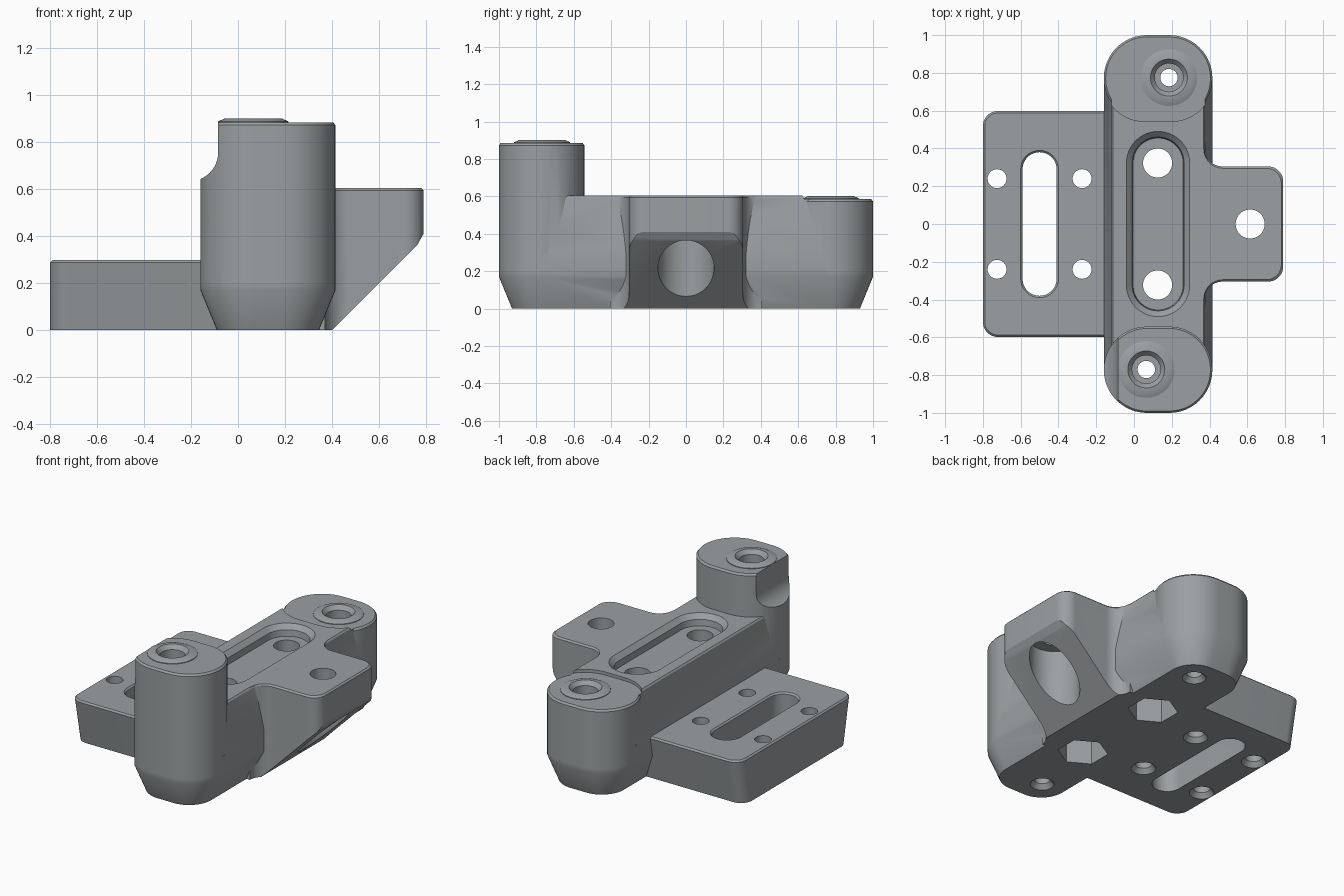
import bpy, bmesh, math

if "Cube" in bpy.data.objects:
    bpy.data.objects.remove(bpy.data.objects["Cube"])

grey = bpy.data.materials.new("mid grey")
grey.diffuse_color = (0.33, 0.35, 0.36, 1)
grey.use_nodes = True
grey.node_tree.nodes["Principled BSDF"].inputs["Base Color"].default_value = grey.diffuse_color


def loft(name, rings):
    """Closed solid through rings of (outline, z)."""
    bm = bmesh.new()
    loops = [[bm.verts.new((x, y, z)) for x, y in o] for o, z in rings]
    n = len(loops[0])
    bm.faces.new(loops[0][::-1])
    bm.faces.new(loops[-1])
    for a, b in zip(loops, loops[1:]):
        for i in range(n):
            j = (i + 1) % n
            bm.faces.new((a[i], a[j], b[j], b[i]))
    bmesh.ops.recalc_face_normals(bm, faces=bm.faces)
    me = bpy.data.meshes.new(name)
    bm.to_mesh(me)
    bm.free()
    me.materials.append(grey)
    ob = bpy.data.objects.new(name, me)
    bpy.context.collection.objects.link(ob)
    return ob


def arc(cx, cy, r, a0, a1, n=12):
    return [(cx + r * math.cos(math.radians(a0 + (a1 - a0) * i / n)),
             cy + r * math.sin(math.radians(a0 + (a1 - a0) * i / n))) for i in range(n + 1)]


def rrect(x0, x1, y0, y1, r, d=0.0):
    """Rounded rectangle, inset by d."""
    x0, x1, y0, y1, r = x0 + d, x1 - d, y0 + d, y1 - d, max(r - d, 0.005)
    return (arc(x1 - r, y1 - r, r, 0, 90) + arc(x0 + r, y1 - r, r, 90, 180)
            + arc(x0 + r, y0 + r, r, 180, 270) + arc(x1 - r, y0 + r, r, 270, 360))


def turned(name, x, y, profile, sides=40, turn=0):
    """Vertical turned solid from (radius, z) pairs."""
    return loft(name, [(arc(x, y, r, turn, turn + 360, sides)[:-1], z) for r, z in profile])


def boolean(target, tool, op):
    m = target.modifiers.new("bool", 'BOOLEAN')
    m.operation, m.solver, m.object = op, 'EXACT', tool
    bpy.context.view_layer.objects.active = target
    bpy.ops.object.modifier_apply(modifier=m.name)
    bpy.data.objects.remove(tool)


# central bar with chamfered foot
X0, X1, R = -0.16, 0.415, 0.228
bracket = loft("bracket", [(rrect(X0, X1, -1, 1, R, 0.07), 0),
                           (rrect(X0, X1, -1, 1, R), 0.17),
                           (rrect(X0, X1, -1, 1, R), 0.3)])

# tapered upper bar
upper = loft("upper_bar", [(rrect(X0, X1, -0.77, 0.77, 0.05), 0.22),
                           (rrect(X0, X1, -0.77, 0.77, 0.05), 0.3),
                           (rrect(-0.118, 0.375, -0.77, 0.77, 0.05), 0.595),
                           (rrect(-0.11, 0.367, -0.77, 0.77, 0.05), 0.605)])

# end posts, the front one tall with a rounded side notch
def post(name, y0, y1, top):
    return loft(name, [(rrect(X0, X1, y0, y1, R), 0.2), (rrect(X0, X1, y0, y1, R), top - 0.012),
                       (rrect(X0, X1, y0, y1, R, 0.01), top)])

front_post = post("front_post", -1, -0.543, 0.885)
notch = loft("notch", [(arc(-0.205, 0.755, 0.12, -90, 0) + [(-0.085, 1), (-0.4, 1), (-0.4, 0.635)], y)
                       for y in (-1.1, -0.4)])
for v in notch.data.vertices:
    v.co = (v.co.x, v.co.z, v.co.y)
notch.data.flip_normals()
boolean(front_post, notch, 'DIFFERENCE')
back_post = post("back_post", 0.543, 1, 0.585)

# slotted side plate, narrower at the bottom
PX0, PX1 = -0.8, 0.1
plate = loft("side_plate", [(rrect(PX0, PX1, -0.54, 0.54, 0.08), 0),
                            (rrect(PX0, PX1, -0.598, 0.598, 0.08), 0.288),
                            (rrect(PX0, PX1, -0.598, 0.598, 0.08, 0.01), 0.298)])

# side arm with flared root and sloping underside
def arm_outline(d):
    x, y = 0.79 - d, 0.305 - d
    half = arc(x - 0.08, y - 0.08, 0.08, 0, 90) + arc(0.47, y + 0.1, 0.1, 270, 180) + [(0.2, y + 0.1)]
    return half + [(px, -py) for px, py in reversed(half)]

arm = loft("side_arm", [(arm_outline(0), 0), (arm_outline(0), 0.595), (arm_outline(0.01), 0.605)])
slope = loft("slope", [([(0.4, 0), (0.765, 0.365), (0.79, 0.41), (0.8, 0.48), (1.2, 0.48),
                         (1.2, -0.2), (0.4, -0.2)], y) for y in (-1, 1)])
for v in slope.data.vertices:
    v.co = (v.co.x, v.co.z, v.co.y)
slope.data.flip_normals()
boolean(arm, slope, 'DIFFERENCE')

for part in (upper, plate, arm, front_post, back_post):
    boolean(bracket, part, 'UNION')

# sunken seat on the back post
boolean(bracket, loft("back_seat", [(rrect(X0 - 0.01, X1 + 0.01, 0.543, 1.02, R), z) for z in (0.585, 0.7)]),
        'DIFFERENCE')

# raised collars and stepped bores on both posts
for x, y, top in ((0.065, -0.77, 0.885), (0.185, 0.775, 0.585)):
    boolean(bracket, turned("collar", x, y, [(0.15, top - 0.05), (0.15, top + 0.004),
                                             (0.122, top + 0.016)]), 'UNION')
    boolean(bracket, turned("post_bore", x, y, [(0.07, -0.02), (0.07, 0), (0.046, 0.03), (0.046, top - 0.1),
                                                (0.075, top - 0.1), (0.075, top - 0.01),
                                                (0.098, top + 0.016), (0.098, top + 0.1)]), 'DIFFERENCE')

# long recess in the bar top
boolean(bracket, loft("recess", [(rrect(-0.04, 0.295, -0.49, 0.49, 0.167, 0.035), 0.535),
                                 (rrect(-0.04, 0.295, -0.49, 0.49, 0.167, 0.03), 0.575),
                                 (rrect(-0.04, 0.295, -0.49, 0.49, 0.167), 0.605),
                                 (rrect(-0.04, 0.295, -0.49, 0.49, 0.167), 0.7)]), 'DIFFERENCE')

# bolt holes with hexagonal nut pockets, and small plate holes
for s in (-1, 1):
    boolean(bracket, turned("bolt_hole", 0.125, s * 0.323, [(0.077, -0.1), (0.077, 0.8)]), 'DIFFERENCE')
    boolean(bracket, turned("nut_pocket", 0.125, s * 0.323, [(0.15, -0.1), (0.15, 0.25)], 6, 30), 'DIFFERENCE')
    for x in (-0.725, -0.275):
        boolean(bracket, turned("plate_hole", x, s * 0.24, [(0.073, -0.02), (0.073, 0), (0.05, 0.03),
                                                            (0.05, 0.5)]), 'DIFFERENCE')

# plate slot with a slight top chamfer
boolean(bracket, loft("slot", [(rrect(-0.6, -0.4, -0.39, 0.39, 0.1, 0.01), -0.1),
                               (rrect(-0.6, -0.4, -0.39, 0.39, 0.1, 0.01), 0.288),
                               (rrect(-0.6, -0.4, -0.39, 0.39, 0.1), 0.298),
                               (rrect(-0.6, -0.4, -0.39, 0.39, 0.1), 0.4)]), 'DIFFERENCE')

# arm hole, counterbored from below
boolean(bracket, turned("arm_hole", 0.615, 0, [(0.15, -0.1), (0.15, 0.45), (0.077, 0.45), (0.077, 0.8)]),
        'DIFFERENCE')

bpy.ops.object.select_all(action='DESELECT')
bracket.select_set(True)
bpy.context.view_layer.objects.active = bracket
bpy.ops.object.shade_smooth_by_angle(angle=math.radians(25))
